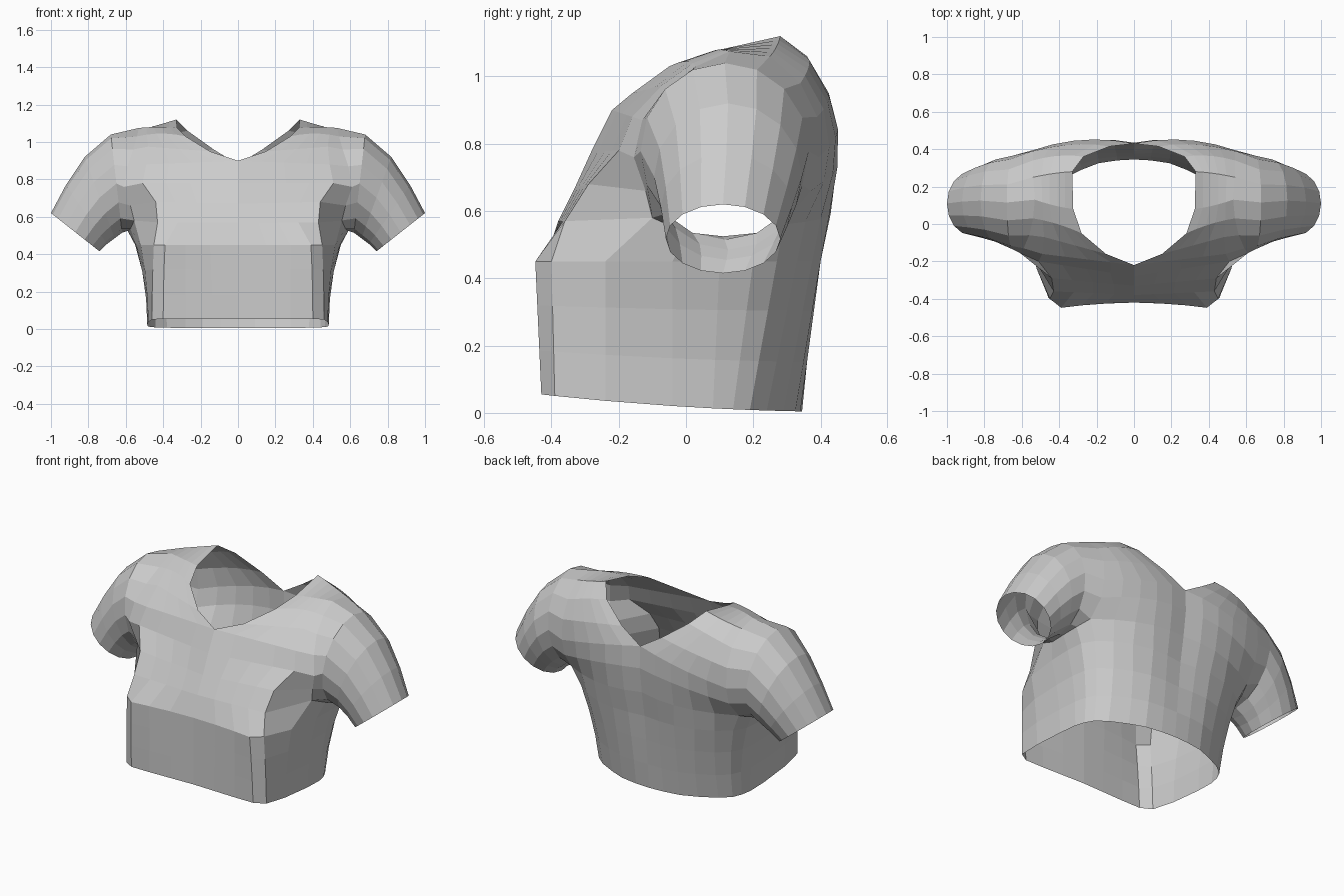
import bpy, bmesh, math
from mathutils import Vector as V

bm = bmesh.new()


def row(points):
    return [bm.verts.new(p) for p in points]


def skin(a, b, closed=False):
    n = len(a)
    for i in range(n if closed else n - 1):
        j = (i + 1) % n
        bm.faces.new((a[i], a[j], b[j], b[i]))


# Lower body: half outlines at hem and bust, front centre to back centre
hem = [(0, -.42), (.14, -.425), (.28, -.43), (.40, -.43), (.46, -.39), (.48, -.24),
       (.485, -.04), (.48, .08), (.465, .14), (.44, .19), (.38, .24), (.28, .29),
       (.19, .325), (.09, .34), (0, .345)]
bust = [(0, -.42), (.15, -.425), (.28, -.435), (.39, -.448), (.45, -.40), (.52, -.24),
        (.545, -.04), (.55, .1), (.54, .2), (.5, .27), (.42, .33), (.32, .375),
        (.2, .4), (.1, .4), (0, .39)]
rings = []
for t in (0, .33, .67, 1):
    pts = []
    for (hx, hy), (bx, by) in zip(hem, bust):
        z0 = .018 - .06 * hy + .06 * hy * hy
        pts.append((hx + (bx - hx) * t * t, hy + (by - hy) * t, z0 + (.45 - z0) * t))
    rings.append(row(pts))
for a, b in zip(rings, rings[1:]):
    skin(a, b)

# Chest rows: centre or neck edge, corner, armhole
chest = [((0, -.38, .57), (.43, -.36, .57), (.555, -.10, .58)),
         ((0, -.33, .67), (.44, -.29, .68), (.575, -.12, .66)),
         ((0, -.28, .78), (.51, -.20, .78), (.61, -.155, .76)),
         ((0, -.22, .90), (.49, -.16, .88), (.59, -.13, .87)),
         ((.15, -.16, .95), (.48, -.07, .975), (.56, -.06, .96))]
# Shoulder and back rows: neck edge or centre, middle, armhole
back = [((.28, -.05, 1.03), (.41, 0, 1.045), (.54, .03, 1.03)),
        ((.325, .08, 1.075), (.43, .1, 1.08), (.53, .13, 1.075)),
        ((.33, .28, 1.12), (.43, .27, 1.09), (.54, .25, 1.06)),
        ((.27, .36, 1.06), (.4, .365, 1.03), (.54, .34, .98)),
        ((.13, .415, .96), (.33, .425, .93), (.54, .39, .88)),
        ((0, .43, .88), (.27, .45, .83), (.54, .395, .76)),
        ((0, .435, .75), (.27, .445, .72), (.54, .37, .66)),
        ((0, .415, .60), (.27, .415, .58), (.55, .29, .56))]
upper = []
for a, b, c in chest:
    a, b, c = V(a), V(b), V(c)
    upper.append(row([a.lerp(b, i / 4) for i in range(5)] + [c]))
for a, b, c in back:
    a, b, c = V(a), V(b), V(c)
    upper.append(row([a * (2 * t - 1) * (t - 1) + b * 4 * t * (1 - t) + c * t * (2 * t - 1)
                      for t in (0, .2, .4, .6, .8, 1)]))
for a, b in zip(upper, upper[1:]):
    skin(a, b)

# Underarm joins the lower body to the chest and back
under = row([(.575, 0, .535), (.59, .11, .525), (.58, .21, .535)])
skin(rings[-1], upper[0][:5] + [upper[0][5]] + under + upper[-1][::-1])

# Sleeve: rings from armhole to cuff (top x,z; bottom x,z; centre y; half width)
arm = [under[1], under[0]] + [r[5] for r in upper] + [under[2]]
for tx, tz, bx, bz, cy, hw in [(.68, 1.04, .62, .515, .115, .25),
                               (.82, .92, .66, .485, .125, .22),
                               (.92, .77, .70, .455, .12, .195),
                               (1.0, .62, .74, .415, .11, .17)]:
    pts = []
    for k in range(16):
        ang = 2 * math.pi * k / 16
        s = .5 - .5 * math.cos(ang)
        pts.append((bx + (tx - bx) * s, cy - hw * math.sin(ang), bz + (tz - bz) * s))
    nxt = row(pts)
    skin(arm, nxt, True)
    arm = nxt

# Mirrored cropped top
bmesh.ops.recalc_face_normals(bm, faces=bm.faces)
mesh = bpy.data.meshes.new("cropped_top")
bm.to_mesh(mesh)
bm.free()
top = bpy.data.objects.new("cropped_top", mesh)
bpy.context.collection.objects.link(top)
mirror = top.modifiers.new("mirror", 'MIRROR')
mirror.use_clip = True
mirror.merge_threshold = .001
